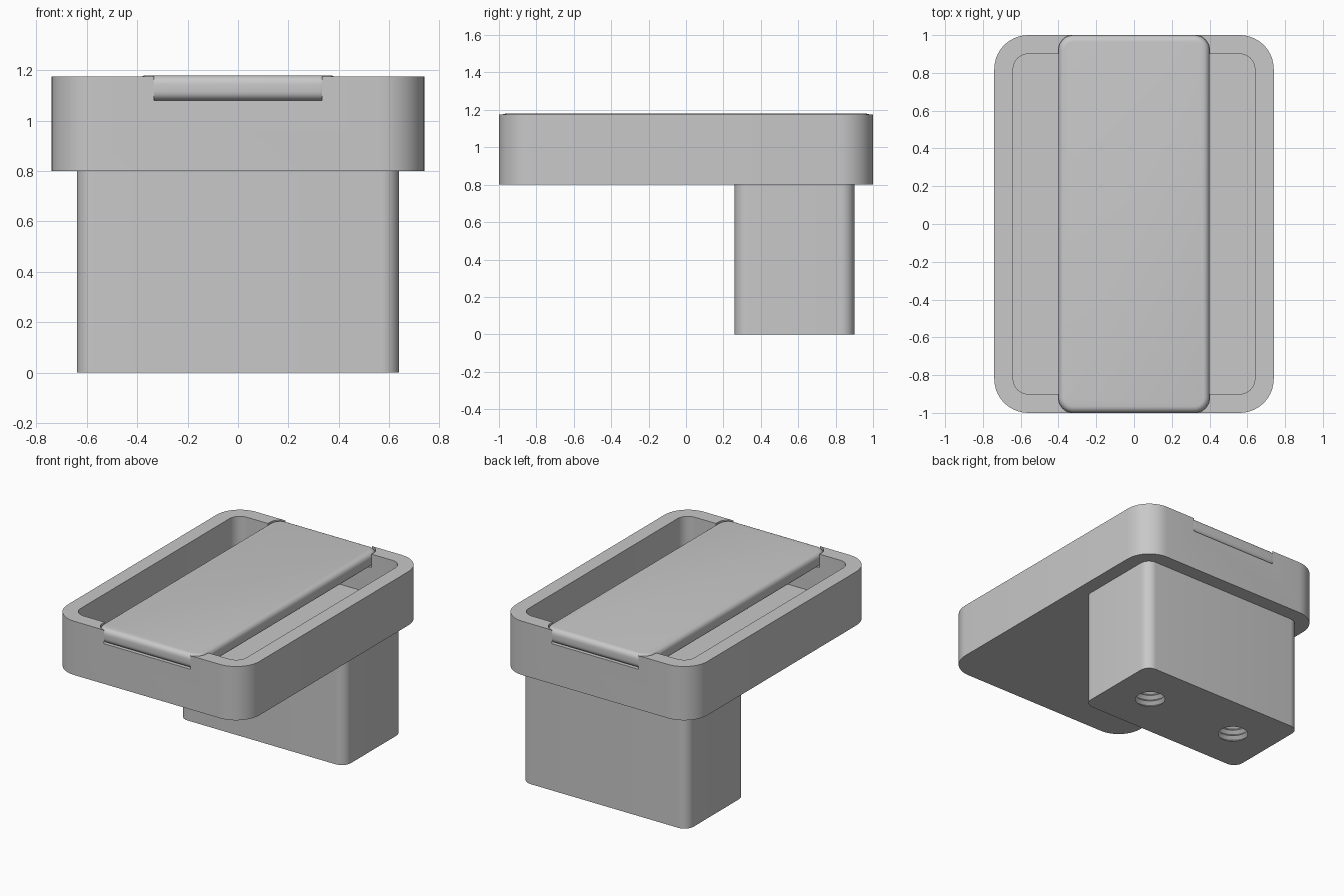
import bpy, bmesh
from math import cos, sin, pi, radians
from mathutils import Vector

default = bpy.data.objects.get("Cube")
if default:
    bpy.data.objects.remove(default, do_unlink=True)

grey = bpy.data.materials.new("light grey")
grey.use_nodes = True
colour = (0.58, 0.58, 0.58, 1)
grey.diffuse_color = colour
grey.node_tree.nodes["Principled BSDF"].inputs["Base Color"].default_value = colour


def make_object(name, bm):
    bmesh.ops.recalc_face_normals(bm, faces=bm.faces)
    mesh = bpy.data.meshes.new(name)
    bm.to_mesh(mesh)
    bm.free()
    mesh.materials.append(grey)
    obj = bpy.data.objects.new(name, mesh)
    bpy.context.collection.objects.link(obj)
    return obj


def rounded_prism(name, half_x, y0, y1, z0, z1, radius, steps=10):
    """Upright block whose four vertical corners are rounded."""
    bm = bmesh.new()
    corners = [(half_x - radius, y1 - radius), (radius - half_x, y1 - radius),
               (radius - half_x, y0 + radius), (half_x - radius, y0 + radius)]
    ring = []
    for quarter, (cx, cy) in enumerate(corners):
        for i in range(steps + 1):
            a = (quarter + i / steps) * pi / 2
            ring.append(bm.verts.new((cx + radius * cos(a), cy + radius * sin(a), z0)))
    face = bm.faces.new(ring)
    out = bmesh.ops.extrude_face_region(bm, geom=[face])
    top = [v for v in out["geom"] if isinstance(v, bmesh.types.BMVert)]
    bmesh.ops.translate(bm, verts=top, vec=(0, 0, z1 - z0))
    return make_object(name, bm)


def thread_cutter(name, x, y, depth, core, crest, turns, sides=32):
    """Ridged plug, lathed from a zigzag profile, that leaves a threaded hole."""
    bm = bmesh.new()
    pitch = depth / turns
    profile = [(core, -pitch / 2)]
    for i in range(turns):
        profile += [(core, i * pitch), (crest, (i + 0.5) * pitch)]
    profile.append((core, depth))
    rings = [[bm.verts.new((x + r * cos(2 * pi * k / sides),
                            y + r * sin(2 * pi * k / sides), z))
              for k in range(sides)] for r, z in profile]
    for low, high in zip(rings, rings[1:]):
        for k in range(sides):
            n = (k + 1) % sides
            bm.faces.new((low[k], low[n], high[n], high[k]))
    bm.faces.new(rings[0])
    bm.faces.new(rings[-1])
    return make_object(name, bm)


def bake(obj):
    graph = bpy.context.evaluated_depsgraph_get()
    mesh = bpy.data.meshes.new_from_object(obj.evaluated_get(graph))
    obj.modifiers.clear()
    obj.data = mesh


def cut(obj, cutters):
    for cutter in cutters:
        mod = obj.modifiers.new("cut", "BOOLEAN")
        mod.operation = "DIFFERENCE"
        mod.solver = "EXACT"
        mod.object = cutter
    bake(obj)
    for cutter in cutters:
        bpy.data.objects.remove(cutter, do_unlink=True)


# Open tray with a hollow and a seat for the bar at each end of the rim
tray = rounded_prism("tray", 0.74, -1, 1, 0.8, 1.175, 0.18)
cut(tray, [rounded_prism("hollow_cutter", 0.64, -0.9, 0.9, 0.9, 1.3, 0.08),
           rounded_prism("seat_cutter", 0.4, -1.001, 1.001, 1.08, 1.3, 0.08)])

# Flat bar across the tray, with softened edges
bar = rounded_prism("cross_bar", 0.4, -1, 1, 1.08, 1.18, 0.08)
bevel = bar.modifiers.new("soft_edges", "BEVEL")
bevel.width = 0.035
bevel.segments = 5
bevel.limit_method = "ANGLE"
bevel.angle_limit = radians(60)
bake(bar)

# Mounting block under the back, with two threaded holes
block = rounded_prism("mounting_block", 0.64, 0.26, 0.9, 0, 0.8, 0.07)
cut(block, [thread_cutter("hole_cutter", side * 0.35, 0.58, 0.5, 0.095, 0.118, 12)
            for side in (-1, 1)])

# Smooth the rounded corners, keep the hard edges
bpy.ops.object.select_all(action="DESELECT")
for obj in (tray, bar, block):
    obj.select_set(True)
bpy.context.view_layer.objects.active = tray
bpy.ops.object.shade_smooth_by_angle(angle=radians(30))
